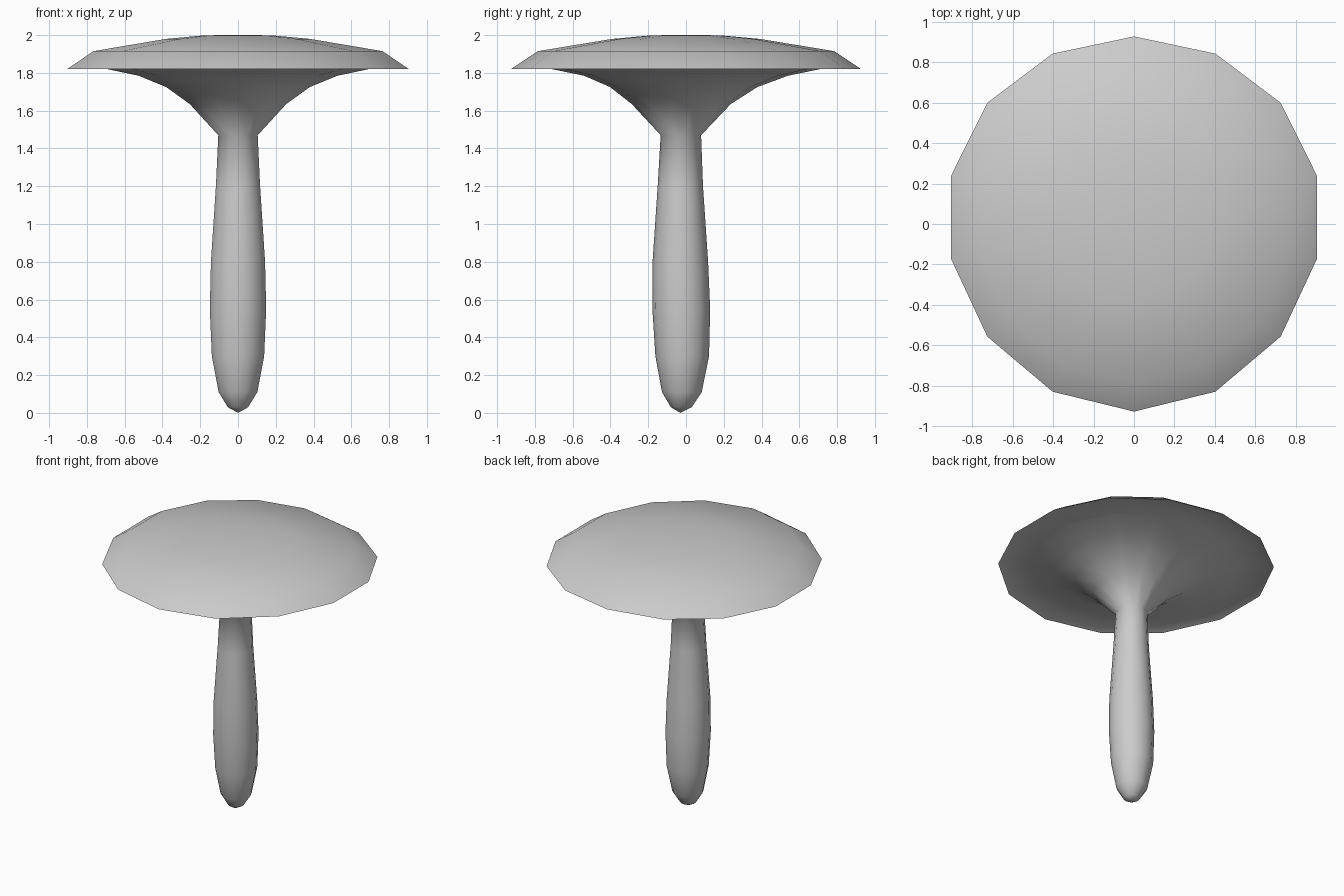
import bpy, bmesh, math

if "Cube" in bpy.data.objects:
    bpy.data.objects.remove(bpy.data.objects["Cube"])

SIDES = 14


def lathe(name, profile, start_tip=False, end_tip=False):
    """Stack rings of (radius, z, y shift, y bulge); tips close the ends with a fan."""
    bm = bmesh.new()
    rings = []
    for r, z, shift, bulge in profile:
        ring = []
        for i in range(SIDES):
            a = 2 * math.pi * i / SIDES
            y = r * math.cos(a) + shift + bulge * math.sin(a) ** 2
            ring.append(bm.verts.new((r * math.sin(a), y, z)))
        rings.append(ring)
    for lo, hi in zip(rings, rings[1:]):
        for i in range(SIDES):
            j = (i + 1) % SIDES
            bm.faces.new((lo[i], lo[j], hi[j], hi[i]))
    for use, ring, z, y in ((start_tip, rings[0], 0.0, -0.03),
                            (end_tip, rings[-1], 2.0, 0.0)):
        if use:
            tip = bm.verts.new((0, y, z))
            for i in range(SIDES):
                bm.faces.new((ring[i], ring[(i + 1) % SIDES], tip))
    bmesh.ops.recalc_face_normals(bm, faces=bm.faces)
    mesh = bpy.data.meshes.new(name)
    bm.to_mesh(mesh)
    bm.free()
    ob = bpy.data.objects.new(name, mesh)
    bpy.context.collection.objects.link(ob)
    bpy.ops.object.select_all(action='DESELECT')
    ob.select_set(True)
    bpy.context.view_layer.objects.active = ob
    bpy.ops.object.shade_smooth_by_angle(angle=math.radians(60))
    return ob


# Stem flaring into the underside, then the lip and the domed cap
lathe("mushroom", [
    (0.055, 0.03, -0.025, 0),
    (0.105, 0.11, -0.022, 0),
    (0.142, 0.30, -0.02, 0),
    (0.153, 0.55, -0.025, 0),
    (0.147, 0.80, -0.03, 0),
    (0.120, 1.20, -0.03, 0),
    (0.107, 1.47, -0.027, 0),
    (0.262, 1.635, -0.025, 0),
    (0.390, 1.725, -0.012, 0),
    (0.540, 1.785, 0.0, 0),
    (0.710, 1.82, 0.0, 0.01),
    (0.850, 1.845, 0.0, 0.02),
    (0.928, 1.82, 0.0, 0.035),
    (0.785, 1.915, 0.0, 0.025),
    (0.390, 1.98, 0.0, 0.01),
    (0.180, 1.999, 0.0, 0),
], start_tip=True, end_tip=True)
